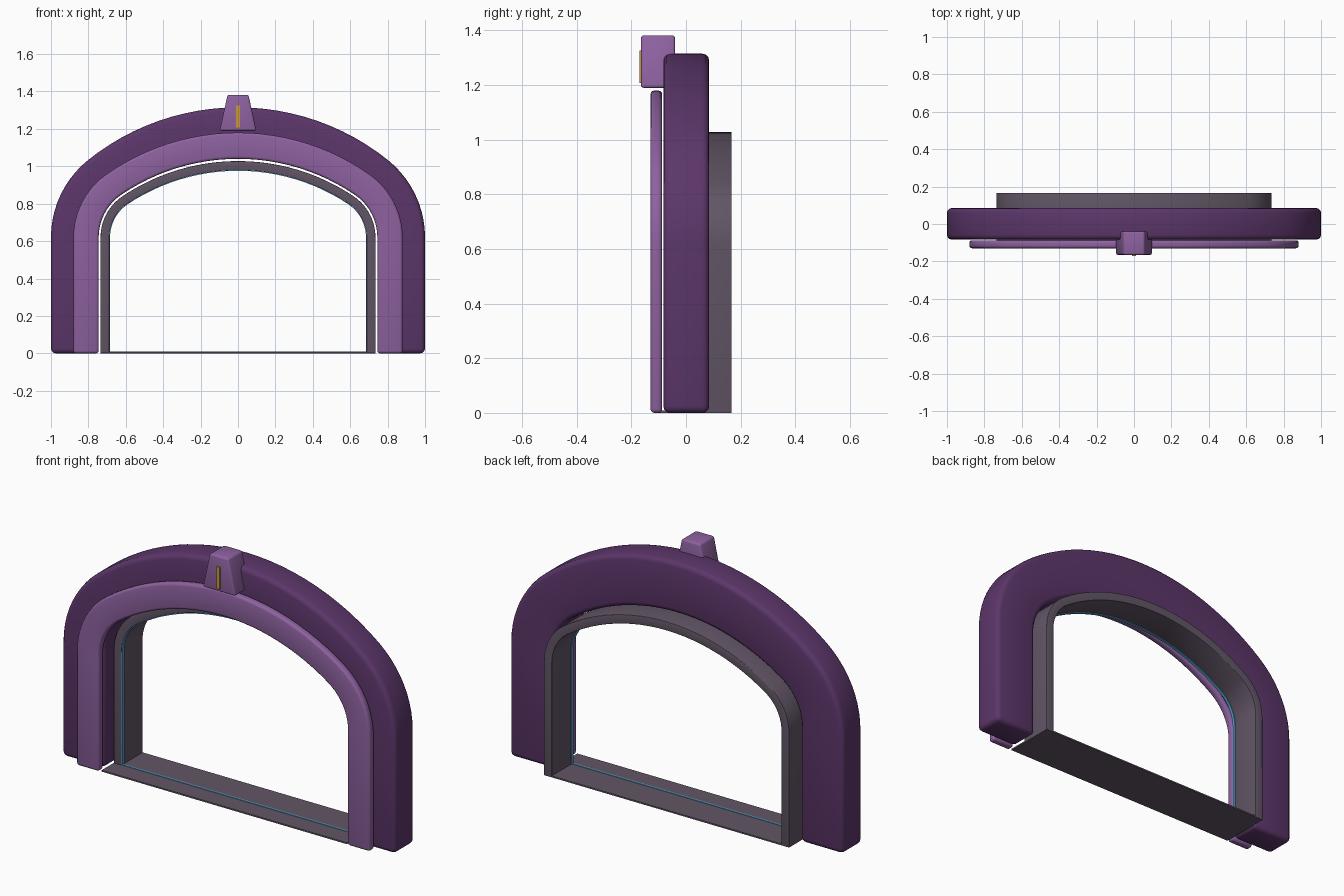
import bpy
import bmesh
from math import sin, cos, atan2, pi, radians

cube = bpy.data.objects.get("Cube")
if cube:
    bpy.data.objects.remove(cube, do_unlink=True)


def material(name, rgb):
    """Flat material from 0-255 display values, stored as linear."""
    col = [((c / 255 + 0.055) / 1.055) ** 2.4 for c in rgb] + [1.0]
    m = bpy.data.materials.new(name)
    m.use_nodes = True
    m.diffuse_color = col
    bsdf = next(n for n in m.node_tree.nodes if n.type == 'BSDF_PRINCIPLED')
    bsdf.inputs["Base Color"].default_value = col
    bsdf.inputs["Roughness"].default_value = 0.7
    return m


DARK_PURPLE = material("dark purple", (92, 54, 106))
LIGHT_PURPLE = material("light purple", (142, 98, 160))
GREY = material("warm grey", (98, 86, 102))
BLUE = material("light blue", (85, 160, 205))
GOLD = material("gold", (200, 152, 55))

CORNER_X, SPRING_Z = 0.47, 0.62   # centre of the shoulder arcs


def arch(half, top, base=0.0):
    """Three-centred arch outline, from the right foot over to the left foot."""
    r = half - CORNER_X
    k = top - SPRING_Z - r
    h = (CORNER_X ** 2 - k ** 2) / (2 * k)
    big_r, zc = top - SPRING_Z + h, SPRING_Z - h
    turn = atan2(h, CORNER_X)     # where the shoulder meets the crown
    side = [(half, base)]
    for i in range(11):
        a = turn * i / 10
        side.append((CORNER_X + r * cos(a), SPRING_Z + r * sin(a)))
    for i in range(1, 13):
        a = turn + (pi / 2 - turn) * i / 12
        side.append((big_r * cos(a), zc + big_r * sin(a)))
    return side + [(-x, z) for x, z in reversed(side[:-1])]


def finish(name, bm, mat, bevel=0.0, segments=3):
    """Round the hard edges, shade and store the part."""
    bmesh.ops.recalc_face_normals(bm, faces=bm.faces)
    if bevel:
        hard = [e for e in bm.edges if e.calc_face_angle(0) > radians(40)]
        bmesh.ops.bevel(bm, geom=hard, offset=bevel, segments=segments,
                        profile=0.5, affect='EDGES', clamp_overlap=True)
    mesh = bpy.data.meshes.new(name)
    bm.to_mesh(mesh)
    bm.free()
    mesh.materials.append(mat)
    ob = bpy.data.objects.new(name, mesh)
    bpy.context.collection.objects.link(ob)
    bpy.ops.object.select_all(action='DESELECT')
    ob.select_set(True)
    bpy.context.view_layer.objects.active = ob
    bpy.ops.object.shade_smooth_by_angle(angle=radians(35))
    return ob


def arch_band(name, outer, inner, front, back, mat, bevel=0.0, base=0.0):
    """Solid band between two arch outlines."""
    bm = bmesh.new()
    rings = [[bm.verts.new((x, y, z)) for x, z in arch(*size, base)]
             for size, y in ((outer, front), (outer, back),
                             (inner, back), (inner, front))]
    for i in range(len(rings[0]) - 1):
        for a, b in zip(rings, rings[1:] + rings[:1]):
            bm.faces.new((a[i], a[i + 1], b[i + 1], b[i]))
    for end in (0, -1):
        bm.faces.new([ring[end] for ring in rings])
    return finish(name, bm, mat, bevel)


def block(name, half, y, z, mat, bevel=0.0, top_half=None):
    """Box centred on x, optionally tapering to the top."""
    bm = bmesh.new()
    bmesh.ops.create_cube(bm, size=2)
    for v in bm.verts:
        upper = v.co.z > 0
        w = top_half if upper and top_half else half
        v.co = (v.co.x * w, y[v.co.y > 0], z[upper])
    return finish(name, bm, mat, bevel)


# Main arch and the raised trim on its front
arch_band("arch_body", (1.0, 1.315), (0.745, 1.04), -0.083, 0.085,
          DARK_PURPLE, 0.025)
arch_band("front_trim", (0.88, 1.18), (0.745, 1.04), -0.13, -0.087,
          LIGHT_PURPLE, 0.014)

# Inner frame reaching out at the back, with a thin floor sill
arch_band("inner_frame", (0.735, 1.028), (0.688, 0.98), -0.015, 0.167,
          GREY, 0.003)
block("floor_sill", 0.735, (-0.118, 0.167), (0.0, 0.008), GREY)

# Blue light line around the opening
arch_band("light_line", (0.689, 0.981), (0.684, 0.976), -0.013, 0.003,
          BLUE, base=0.008)
block("floor_light_line", 0.686, (-0.013, -0.003), (0.007, 0.011), BLUE)

# Keystone with a gold inlay
block("keystone", 0.098, (-0.165, -0.04), (1.19, 1.382), LIGHT_PURPLE,
      0.01, top_half=0.056)
block("keystone_inlay", 0.01, (-0.171, -0.163), (1.207, 1.326), GOLD)
